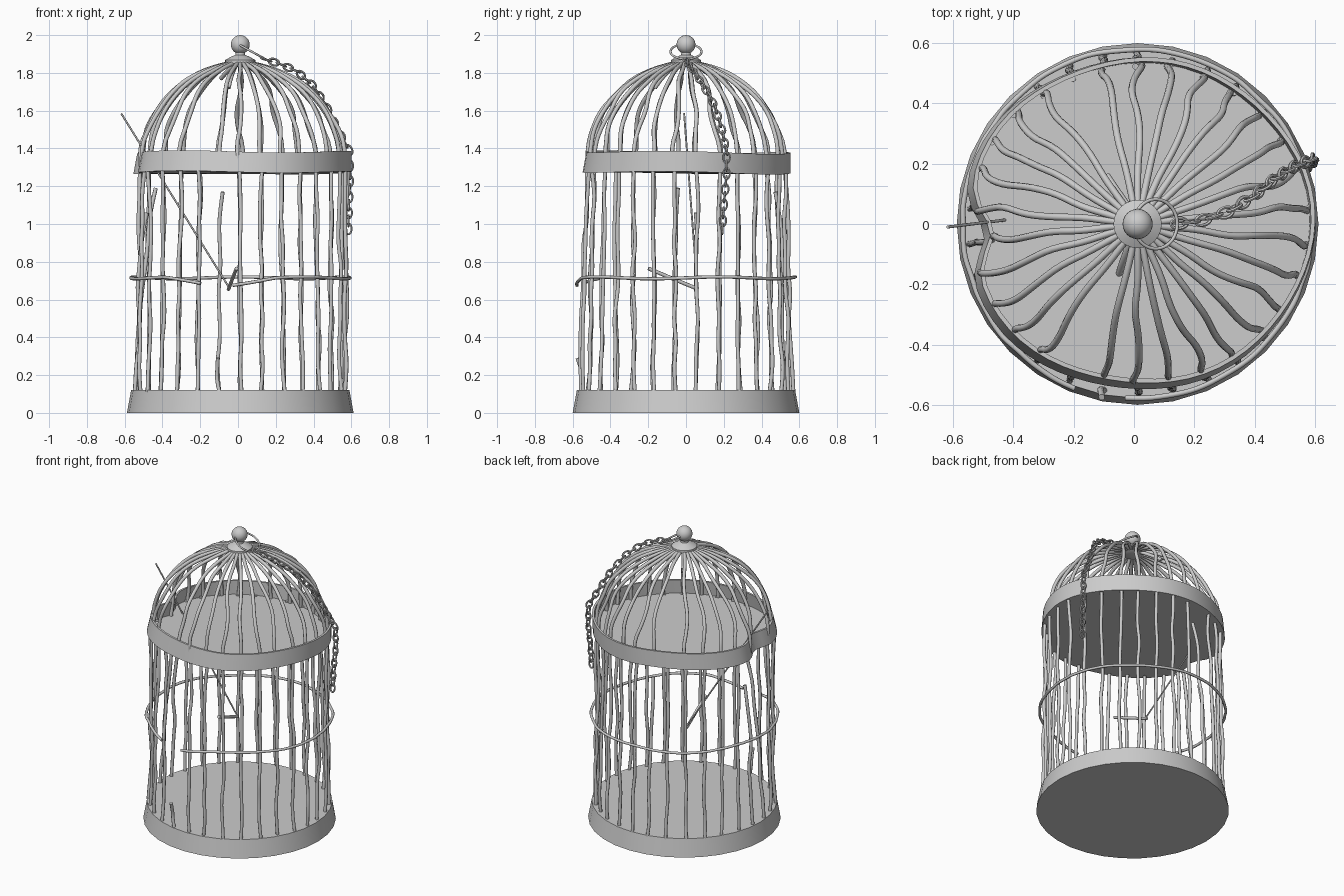
import bpy, bmesh, math, random
from mathutils import Vector

if "Cube" in bpy.data.objects:
    bpy.data.objects.remove(bpy.data.objects["Cube"])
random.seed(4)
CX = 0.012                      # cage axis in x
N = 30                          # bars around the cage


def polar(r, a, z):
    return Vector((CX + r * math.cos(a), r * math.sin(a), z))


def finish(ob, angle=35):
    bpy.ops.object.select_all(action='DESELECT')
    ob.select_set(True)
    bpy.context.view_layer.objects.active = ob
    if ob.type == 'CURVE':
        bpy.ops.object.convert(target='MESH')
        ob = bpy.context.object
    bpy.ops.object.shade_smooth_by_angle(angle=math.radians(angle))
    return ob


def rods(name, paths, radius, cyclic=False, res=3, sides=2):
    """Round rods following smooth paths, joined in one object."""
    cu = bpy.data.curves.new(name, 'CURVE')
    cu.dimensions = '3D'
    cu.bevel_depth = radius
    cu.bevel_resolution = sides
    cu.use_fill_caps = True
    for pts in paths:
        s = cu.splines.new('NURBS')
        s.points.add(len(pts) - 1)
        for p, co in zip(s.points, pts):
            p.co = (*co, 1)
        s.order_u = min(3, len(pts))
        s.use_endpoint_u = not cyclic
        s.use_cyclic_u = cyclic
        s.resolution_u = res
    ob = bpy.data.objects.new(name, cu)
    bpy.context.collection.objects.link(ob)
    return finish(ob, 50)


def skin(name, rings, angle=35):
    """Join rings of points with quads and cap both ends."""
    bm = bmesh.new()
    loops = [[bm.verts.new(p) for p in ring] for ring in rings]
    n = len(loops[0])
    for a, b in zip(loops, loops[1:]):
        for i in range(n):
            bm.faces.new((a[i], a[(i + 1) % n], b[(i + 1) % n], b[i]))
    bm.faces.new(loops[0][::-1])
    bm.faces.new(loops[-1])
    bmesh.ops.recalc_face_normals(bm, faces=bm.faces)
    me = bpy.data.meshes.new(name)
    bm.to_mesh(me)
    bm.free()
    ob = bpy.data.objects.new(name, me)
    bpy.context.collection.objects.link(ob)
    return finish(ob, angle)


def lathe(name, profile, n=32, angle=35):
    return skin(name, [[polar(r, 2 * math.pi * i / n, z) for i in range(n)]
                       for r, z in profile], angle)


def band_r(a):
    """Bent band outline: slightly oval with a dent on the left."""
    d = (math.degrees(a) - 184 + 180) % 360 - 180
    return (0.55 + 0.035 * math.cos(a) ** 2 + 0.005 * math.sin(5 * a + 1)
            - 0.07 * math.exp(-(d / 10) ** 2))


# base tray
lathe("base_tray", [(0.6, 0), (0.578, 0.12)])


# bent upper band with its floor plate, top edge leaning to the back right
def band_ring(off, z, lean=0.0):
    out = []
    for i in range(64):
        a = 2 * math.pi * i / 64
        wave = 0.006 * math.sin(3 * a + 2) - 0.005 * math.sin(a)
        out.append(polar(band_r(a) + off, a, z + wave) + Vector((lean, lean, 0)))
    return out


skin("upper_band", [band_ring(0, 1.272), band_ring(-0.01, 1.38, 0.01),
                    band_ring(-0.024, 1.38, 0.01), band_ring(-0.018, 1.285)])

# wobbly upright bars, a few snapped: index -> kept height
broken = {8: 1.17, 21: 0.29, 14: 1.06, 15: 1.19}
paths = []
for i in range(N):
    a = 2 * math.pi * i / N + math.radians(6)
    z0, z1 = 0.11, broken.get(i, 1.29)
    pts = []
    n = max(3, round((z1 - z0) / 0.13))
    for k in range(n + 1):
        z = z0 + (z1 - z0) * k / n
        t = (z - 0.11) / 1.18
        r = 0.56 * (1 - t) + (band_r(a) - 0.025) * t + random.uniform(-0.011, 0.011)
        if i in broken:
            r += (0.025 if i == 21 else -0.04) * (k / n) ** 3
        pts.append(polar(r, a + random.uniform(-0.016, 0.016), z))
    paths.append(pts)
rods("upright_bars", paths, 0.0107)

# dome bars, two of them snapped and hanging from the crown
profile = [(0.03, 1.857), (0.1, 1.843), (0.19, 1.813), (0.29, 1.765), (0.38, 1.692),
           (0.45, 1.6), (0.497, 1.5), (0.527, 1.4), (0.53, 1.28)]
paths = [[(-0.0, 0.03, 1.855), (-0.05, 0.1, 1.82), (-0.09, 0.16, 1.77)],
         [(0.0, -0.03, 1.855), (-0.03, -0.1, 1.82), (-0.05, -0.165, 1.72)]]
for i in range(N):
    if i in (9, 20):
        continue
    a = 2 * math.pi * i / N + math.radians(6)
    swing = random.uniform(0.01, 0.04) * random.choice((-1, 1, 1))
    pts = []
    for k, (r, z) in enumerate(profile):
        fit = 1 + ((band_r(a) - 0.025) / 0.53 - 1) * min(1, k / 6)
        rr = r * fit + (random.uniform(-0.012, 0.012) if 1 < k < 8 else 0)
        aa = a + (swing * math.sin(k * 1.5) + random.uniform(-0.018, 0.018) if k > 1 else 0)
        pts.append(polar(rr, aa, z))
    paths.append(pts)
rods("dome_bars", paths, 0.0115)

# waist hoop, snapped at the front with sagging ends
pts = []
for k in range(61):
    a = math.radians(-94 + 343 * k / 60)
    sag = 0.035 * max(0, 1 - k / 4) + 0.03 * max(0, 1 - (60 - k) / 4)
    pts.append(polar(0.58 + random.uniform(-0.003, 0.005), a,
                     0.715 - sag + 0.005 * math.sin(5 * a)))
rods("waist_hoop", [pts], 0.0088)

# crown plate and ball finial
lathe("crown", [(0.05, 1.835), (0.08, 1.85), (0.08, 1.868), (0.05, 1.885), (0.026, 1.895), (0.024, 1.915)], 24)
bpy.ops.mesh.primitive_uv_sphere_add(segments=24, ring_count=14, radius=0.05, location=(CX, 0, 1.95))
ball = bpy.context.object
ball.name = "ball_finial"
finish(ball, 60)

# tilted hanging ring
u, v = Vector((0.87, 0, -0.48)), Vector((0, 1, 0))
c = Vector((0.072, 0, 1.913))
rods("hanging_ring", [[c + 0.083 * (u * math.cos(t) + v * math.sin(t))
                       for t in (2 * math.pi * i / 20 for i in range(20))]], 0.006, True)

# chain draped over the dome and hanging down the right side
way = [Vector(p) for p in ((0.13, 0, 1.875), (0.22, 0.01, 1.848), (0.31, 0.04, 1.81), (0.395, 0.09, 1.735),
                           (0.465, 0.15, 1.63), (0.53, 0.19, 1.5), (0.59, 0.215, 1.385),
                           (0.594, 0.215, 1.26), (0.587, 0.2, 1.1), (0.583, 0.19, 0.92))]


def along(d):
    for p, q in zip(way, way[1:]):
        L = (q - p).length
        if d <= L:
            return p.lerp(q, d / L), (q - p).normalized()
        d -= L
    return way[-1], (way[-1] - way[-2]).normalized()


total = sum((q - p).length for p, q in zip(way, way[1:]))
step = 0.042
links = []
for k in range(int(total / step)):
    p, t = along((k + 0.5) * step)
    n1 = t.cross(Vector((0.3, -0.9, 0.2))).normalized()
    n2 = t.cross(n1)
    side = (n1 + n2 * 0.35 if k % 2 else n2 - n1 * 0.35).normalized()
    links.append([p + t * 0.03 * math.cos(w) + side * 0.018 * math.sin(w)
                  for w in (2 * math.pi * j / 10 for j in range(10))])
rods("chain", links, 0.0058, True, 2, 1)

# fallen swing: bent wire poking out through the dome, with its perch
rods("swing_wire", [[(-0.618, -0.01, 1.585), (-0.045, 0.06, 0.66)]], 0.005)
rods("swing_perch", [[(-0.05, 0.065, 0.655), (-0.03, -0.07, 0.71), (-0.008, -0.2, 0.765)]], 0.01)
